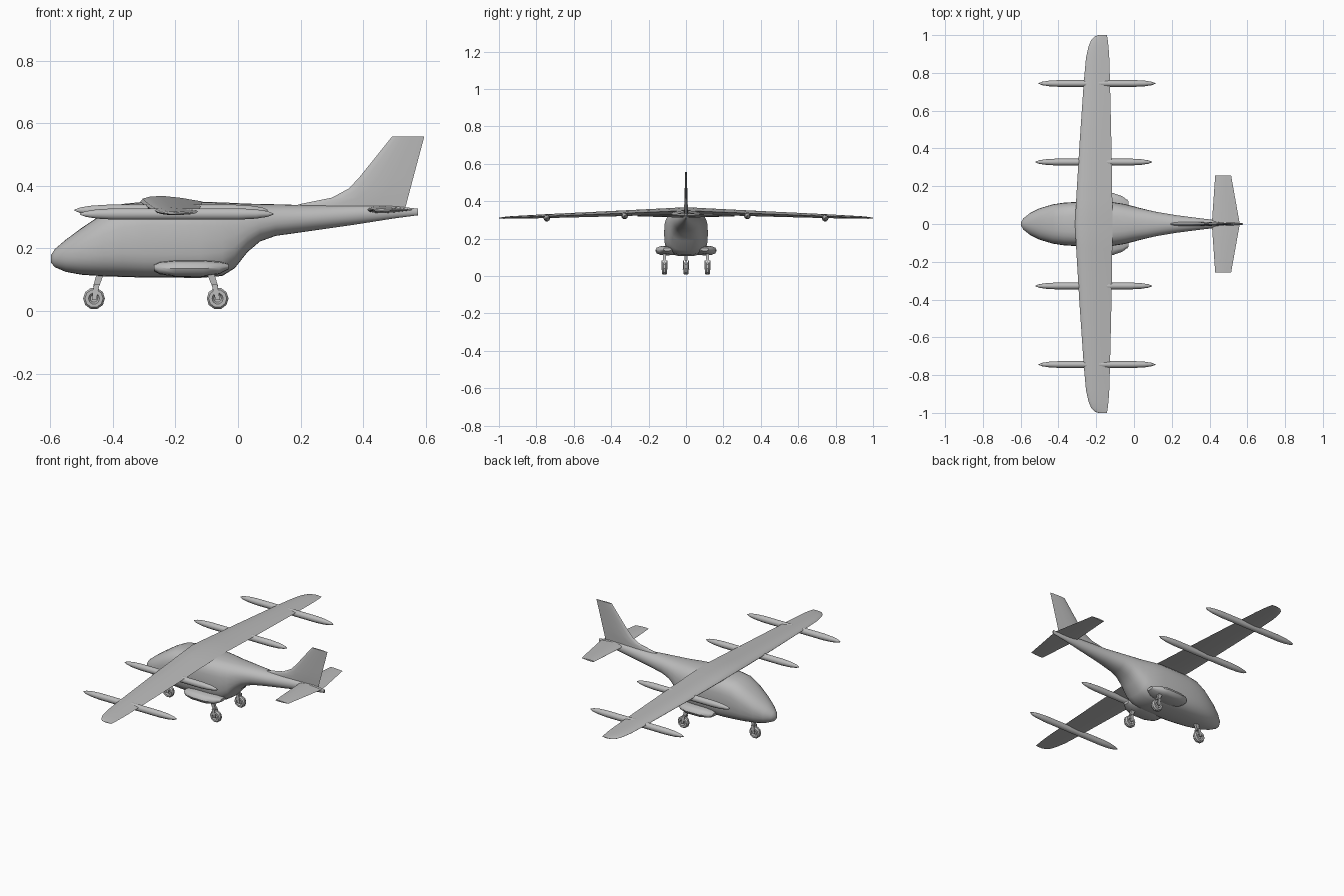
import bpy, bmesh, math
from mathutils import Vector

if "Cube" in bpy.data.objects:
    bpy.data.objects.remove(bpy.data.objects["Cube"])

grey = bpy.data.materials.new("light_grey")
grey.use_nodes = True
grey.diffuse_color = (0.5, 0.5, 0.5, 1)
grey.node_tree.nodes["Principled BSDF"].inputs["Base Color"].default_value = (0.5, 0.5, 0.5, 1)


def finish(name, bm, angle=40):
    bmesh.ops.recalc_face_normals(bm, faces=bm.faces)
    mesh = bpy.data.meshes.new(name)
    bm.to_mesh(mesh)
    bm.free()
    mesh.materials.append(grey)
    ob = bpy.data.objects.new(name, mesh)
    bpy.context.collection.objects.link(ob)
    bpy.ops.object.select_all(action="DESELECT")
    ob.select_set(True)
    bpy.context.view_layer.objects.active = ob
    bpy.ops.object.shade_smooth_by_angle(angle=math.radians(angle))
    return ob


def loft(name, rings, angle=40):
    """Skin a list of equal-length closed rings and cap the ends."""
    bm = bmesh.new()
    loops = [[bm.verts.new(p) for p in ring] for ring in rings]
    n = len(loops[0])
    for a, b in zip(loops, loops[1:]):
        for i in range(n):
            j = (i + 1) % n
            bm.faces.new((a[i], a[j], b[j], b[i]))
    bm.faces.new(loops[0])
    bm.faces.new(loops[-1])
    return finish(name, bm, angle)


def oval(x, y, z, ry, rz, n=24, power=1.0):
    """Superellipse ring standing across the x axis."""
    ring = []
    for i in range(n):
        a = 2 * math.pi * i / n
        c, s = math.cos(a), math.sin(a)
        ring.append((x, y + ry * math.copysign(abs(c) ** power, c),
                     z + rz * math.copysign(abs(s) ** power, s)))
    return ring


def airfoil(lead, trail, thick, place):
    """Wing section; place(x, t) gives the point for chord x and thickness t."""
    steps = (0, 0.04, 0.15, 0.35, 0.65)
    shape = (0, 0.5, 0.85, 1, 0.65)
    top = [(s, t) for s, t in zip(steps, shape)]
    low = [(s, -t) for s, t in top[:0:-1]]
    return [place(lead + (trail - lead) * s, t * thick / 2)
            for s, t in top + [(1, 0)] + low]


# Fuselage: x, bottom, top, half width, squareness
stations = [
    (-0.598, 0.155, 0.178, 0.010, 1), (-0.585, 0.140, 0.198, 0.030, 1),
    (-0.55, 0.125, 0.228, 0.058, 0.95), (-0.50, 0.116, 0.265, 0.083, 0.85),
    (-0.43, 0.111, 0.312, 0.104, 0.75), (-0.37, 0.109, 0.342, 0.113, 0.7),
    (-0.30, 0.107, 0.349, 0.117, 0.65), (-0.12, 0.106, 0.349, 0.117, 0.65),
    (-0.05, 0.112, 0.347, 0.106, 0.7), (-0.01, 0.137, 0.345, 0.096, 0.75),
    (0.03, 0.188, 0.343, 0.085, 0.8), (0.07, 0.222, 0.342, 0.075, 0.85),
    (0.12, 0.240, 0.341, 0.064, 0.9), (0.22, 0.254, 0.338, 0.047, 1),
    (0.36, 0.274, 0.338, 0.029, 1), (0.50, 0.296, 0.335, 0.013, 1),
    (0.575, 0.306, 0.327, 0.004, 1)]
loft("fuselage", [oval(x, 0, (b + t) / 2, w, (t - b) / 2, 28, p)
                  for x, b, t, w, p in stations], 50)

# Main wing: span position, leading edge, trailing edge, height, thickness
half = [(0.13, -0.306, -0.115, 0.344, 0.034), (0.40, -0.29, -0.119, 0.333, 0.029),
        (0.75, -0.266, -0.127, 0.320, 0.021), (0.88, -0.254, -0.131, 0.315, 0.016),
        (0.94, -0.241, -0.135, 0.313, 0.013), (0.975, -0.226, -0.139, 0.311, 0.010),
        (0.993, -0.208, -0.142, 0.310, 0.006), (1.0, -0.188, -0.144, 0.310, 0.003)]
span = [(-y, *rest) for y, *rest in reversed(half)]
span += [(0, -0.312, -0.114, 0.350, 0.036)] + half
loft("main_wing", [airfoil(l, t, th, lambda x, d, y=y, z=z: (x, y, z + d))
                   for y, l, t, z, th in span])

# Tailplane
loft("tailplane", [airfoil(l, t, th, lambda x, d, y=y: (x, y, 0.323 + d))
                   for y, l, t, th in [(-0.258, 0.43, 0.514, 0.008), (0, 0.412, 0.56, 0.022),
                                       (0.258, 0.43, 0.514, 0.008)]])

# Tail fin with its long dorsal fillet: height, leading edge, trailing edge, thickness
fin = [(0.318, 0.12, 0.53, 0.024), (0.342, 0.20, 0.538, 0.022), (0.362, 0.30, 0.543, 0.02),
       (0.392, 0.355, 0.551, 0.018), (0.43, 0.39, 0.561, 0.016), (0.557, 0.492, 0.595, 0.008)]
loft("tail_fin", [airfoil(l, t, th, lambda x, d, z=z: (x, d, z)) for z, l, t, th in fin])

# Lift rotor pods slung through the wing
profile = [(0, 0.1), (0.03, 0.5), (0.09, 0.82), (0.18, 1), (0.82, 1),
           (0.91, 0.82), (0.97, 0.5), (1, 0.1)]
for side, label in ((1, "left"), (-1, "right")):
    for y, z, x0, x1, place in ((0.328, 0.322, -0.522, 0.095, "inner"),
                                (0.744, 0.310, -0.505, 0.113, "outer")):
        # `left` is +y's counterpart only by row order; the pods mirror across the nose line
        loft(f"{place}_pod_{'far' if side > 0 else 'near'}",
             [oval(x0 + (x1 - x0) * s, side * y, z, 0.018 * r, 0.019 * r, 10)
              for s, r in profile], 50)

# Landing gear sponsons on the lower body
for side, label in ((1, "far"), (-1, "near")):
    loft(f"gear_sponson_{label}",
         [oval(x, side * 0.10, z, w, h, 12, 0.8) for x, z, w, h in
          [(-0.268, 0.138, 0.03, 0.010), (-0.25, 0.137, 0.048, 0.020),
           (-0.20, 0.136, 0.062, 0.026), (-0.11, 0.136, 0.064, 0.026),
           (-0.06, 0.138, 0.046, 0.020), (-0.03, 0.142, 0.022, 0.008)]], 45)


def wheel(name, x, y):
    """Chunky eight-sided tyre with a small hub."""
    bm = bmesh.new()
    tyre = [(0.012, 0.005), (0.018, 0.014), (0.029, 0.014), (0.035, 0.006),
            (0.035, -0.006), (0.029, -0.014), (0.018, -0.014), (0.012, -0.005)]
    n = 10
    rows = []
    for i in range(n):
        a = 2 * math.pi * i / n
        rows.append([bm.verts.new((x + r * math.cos(a), y + w, 0.04 + r * math.sin(a)))
                     for r, w in tyre])
    m = len(tyre)
    for i in range(n):
        a, b = rows[i], rows[(i + 1) % n]
        for j in range(m):
            k = (j + 1) % m
            bm.faces.new((a[j], a[k], b[k], b[j]))
    for j in (0, m - 1):
        bm.faces.new([row[j] for row in rows])
    finish(name, bm, 30)


def bar(name, a, b, rx, ry):
    """Tapered rectangular strut between two points."""
    rings = []
    for p, s in ((Vector(a), 0.8), (Vector(b), 1.0)):
        rings.append([p + Vector((rx * s * i, ry * s * j, 0))
                      for i, j in ((-1, -1), (1, -1), (1, 1), (-1, 1))])
    loft(name, rings, 30)


# Undercarriage: one nose leg, two main legs
for label, x, y, lean in (("nose", -0.46, 0, 0.022), ("main_far", -0.065, 0.115, -0.025),
                          ("main_near", -0.065, -0.115, -0.025)):
    wheel(f"{label}_wheel", x, y)
    bar(f"{label}_leg", (x + lean * 0.3, y, 0.078), (x + lean, y, 0.125), 0.012, 0.008)
    for s in (-1, 1):
        bar(f"{label}_fork_{'a' if s < 0 else 'b'}", (x, y + s * 0.015, 0.036),
            (x + lean * 0.4, y + s * 0.012, 0.084), 0.009, 0.003)
